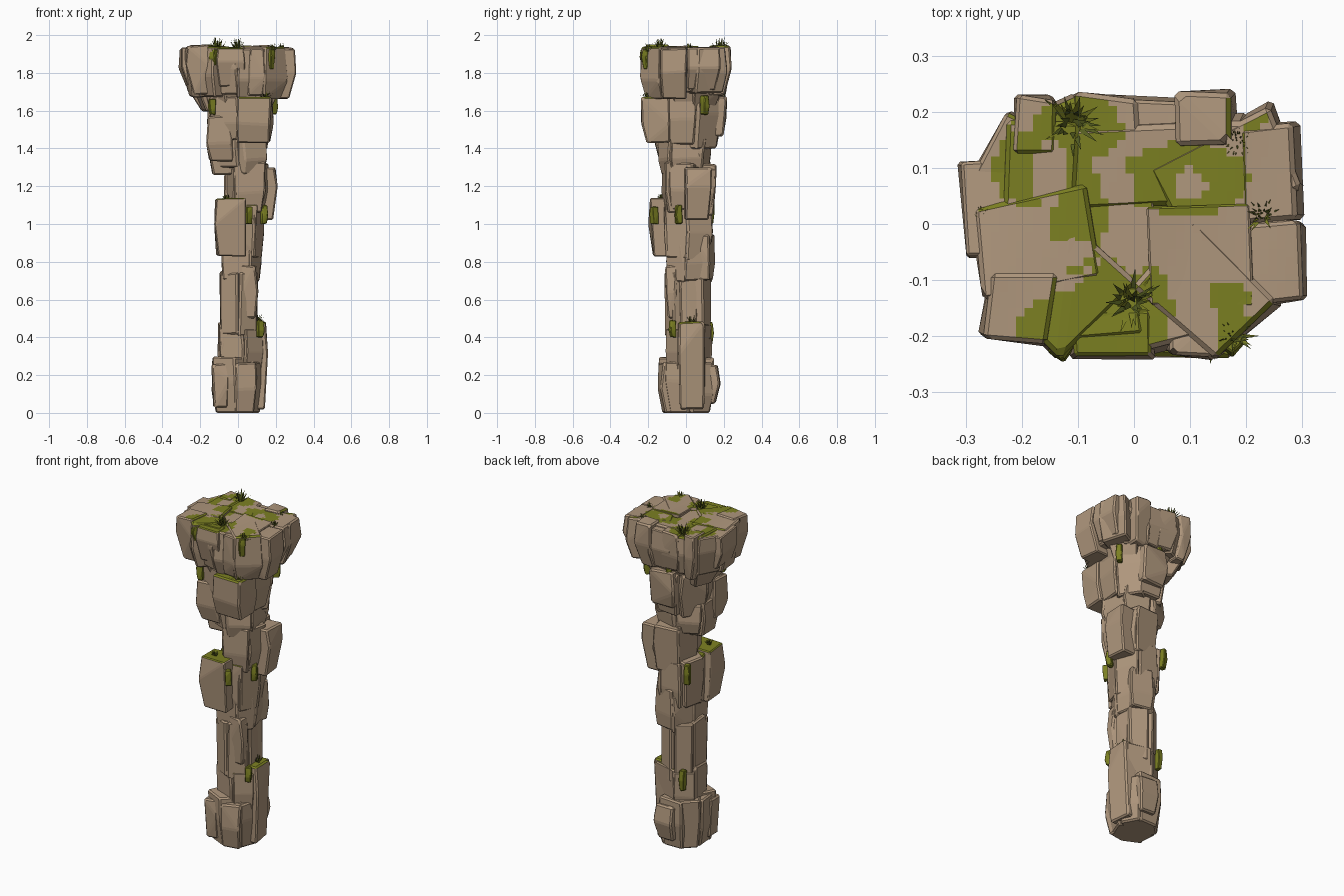
import bpy, bmesh, math, random
from mathutils import Vector, Matrix

if "Cube" in bpy.data.objects:
    bpy.data.objects.remove(bpy.data.objects["Cube"])

random.seed(11)
U = random.uniform


def material(name, rgb):
    m = bpy.data.materials.new(name)
    m.diffuse_color = (*rgb, 1)
    m.use_nodes = True
    m.node_tree.nodes["Principled BSDF"].inputs["Base Color"].default_value = m.diffuse_color
    return m


MATS = [material("tan_rock", (.43, .31, .205)),
        material("olive_moss", (.20, .215, .016)),
        material("dark_grass", (.095, .115, .015))]

# Grass tufts: x, y, z, radius
TUFTS = [(-.11, .18, 1.93, .055), (-.005, -.14, 1.93, .05), (.185, .145, 1.93, .025),
         (.23, .015, 1.93, .03), (.18, -.2, 1.92, .035), (-.27, .02, 1.93, .015),
         (.14, -.2, 1.675, .04), (-.06, -.13, 1.135, .03), (.11, .03, .485, .035)]
# Moss patches and bare spots on the summit: x, y, half width, half depth
MOSS = [(-.19, .1, .06, .07), (-.1, .17, .08, .06), (.09, .08, .115, .065),
        (-.1, .01, .05, .1), (-.1, -.18, .11, .06), (-.02, -.15, .09, .09),
        (.17, -.13, .035, .03), (.18, -.2, .03, .05), (.2, .19, .04, .02)]
BARE = [(-.02, .07, .022, .025), (.1, .07, .028, .03), (-.12, -.05, .05, .025),
        (-.15, .09, .03, .06), (0, -.06, .025, .03)]


def inside(p, spots):
    return any(((p.x - x) / a) ** 2 + ((p.y - y) / b) ** 2 < 1 for x, y, a, b in spots)


def finish(bm, name):
    me = bpy.data.meshes.new(name)
    bm.to_mesh(me)
    bm.free()
    for m in MATS:
        me.materials.append(m)
    ob = bpy.data.objects.new(name, me)
    bpy.context.collection.objects.link(ob)
    return ob


def paint(t):
    # Cut the summit faces into small cells, then choose moss or rock for each
    tops = [f for f in t.faces if f.normal.z > .8 and f.calc_center_median().z > 1.87]
    if tops:
        geom = list({g for f in tops for g in [f, *f.edges, *f.verts]})
        for axis in (Vector((1, 0, 0)), Vector((0, 1, 0))):
            for i in range(-21, 22):
                geom = bmesh.ops.bisect_plane(t, geom=geom, dist=1e-5,
                                              plane_co=axis * i * .015,
                                              plane_no=axis)["geom"]
    for f in t.faces:
        c = f.calc_center_median()
        if f.normal.z > .5:
            if c.z > 1.87:
                f.material_index = int(inside(c, MOSS) and not inside(c, BARE))
            elif any((c - Vector(s[:3])).length < .1 for s in TUFTS[6:]):
                f.material_index = 1


def block(bm, x, y, hx, hy, z0, z1, rot=0, taper=.9, mat=0, bounds=None, jit=.008):
    """One chiselled stone: a jittered hull narrowing downward, edges chipped."""
    t = bmesh.new()
    R = Matrix.Rotation(rot, 3, 'Z')
    mid = U(.35, .65)
    for h, k in ((0, taper), (mid, 1), (1, .98)):
        for a in (-1, 1):
            for b in (-1, 1):
                p = R @ Vector((a * hx, b * hy, 0)) + Vector((x, y, 0))
                p += Vector((U(-jit, jit), U(-jit, jit), 0))
                if bounds:
                    p.x = min(max(p.x, bounds[0]), bounds[1])
                    p.y = min(max(p.y, bounds[2]), bounds[3])
                z = z0 + h * (z1 - z0) + (U(-jit, jit) * .7 if z0 > 0 or h else 0)
                t.verts.new((p.x * k, p.y * k, z))
    bmesh.ops.convex_hull(t, input=t.verts[:])
    bmesh.ops.delete(t, geom=[v for v in t.verts if not v.link_faces], context='VERTS')
    bmesh.ops.dissolve_limit(t, angle_limit=.12, verts=t.verts[:], edges=t.edges[:])
    bmesh.ops.bevel(t, geom=t.edges[:], offset=min(.008, hx * .25, hy * .25),
                    segments=1, affect='EDGES', clamp_overlap=True)
    bmesh.ops.recalc_face_normals(t, faces=t.faces[:])
    t.normal_update()
    if mat:
        for f in t.faces:
            f.material_index = mat
    else:
        paint(t)
    me = bpy.data.meshes.new("tmp")
    t.to_mesh(me)
    t.free()
    bm.from_mesh(me)
    bpy.data.meshes.remove(me)


def course(name, z0, z1, xa, xb, ya, yb, n, taper, zj=.03):
    """A ring of stones around a core, fitted to the given bounds."""
    bm = bmesh.new()
    cx, cy, a, b = (xa + xb) / 2, (ya + yb) / 2, (xb - xa) / 2, (yb - ya) / 2
    block(bm, cx, cy, a * .62, b * .62, z0, z1 - .02, taper=taper)
    phase = U(0, 6.28)
    for i in range(n):
        th = phase + i * math.tau / n + U(-.08, .08)
        r = (abs(math.cos(th) / a) ** 3 + abs(math.sin(th) / b) ** 3) ** (-1 / 3)
        r *= U(.9, 1.02)
        block(bm, cx + math.cos(th) * r * .62, cy + math.sin(th) * r * .62,
              r * .38, r * math.tan(math.pi / n) * U(.85, 1.05),
              max(0, z0 + U(-zj, zj) * (z0 > 0)), z1 + U(-zj, zj * .4),
              th, taper, 0, (xa, xb, ya, yb))
    finish(bm, name)


# Shaft courses: bottom, top, x range, y range, stone count, taper
for i, c in enumerate([
        (0, .29, -.14, .14, -.15, .15, 7, .84),
        (.22, .47, -.11, .135, -.11, .14, 6, .92),
        (.40, .74, -.10, .108, -.12, .14, 6, .95),
        (.68, .93, -.088, .125, -.11, .155, 6, .92),
        (.84, 1.13, -.115, .14, -.13, .15, 6, .9),
        (1.06, 1.32, -.075, .165, -.13, .165, 6, .88),
        (1.27, 1.47, -.155, .16, -.15, .135, 6, .88),
        (1.42, 1.69, -.165, .185, -.19, .19, 7, .86)]):
    course(f"shaft_course_{i + 1}", *c)

# Overhanging cap: lower flare and upper rim
course("cap_flare", 1.6, 1.82, -.255, .225, -.2, .2, 9, .76)
course("cap_rim", 1.68, 1.935, -.305, .305, -.245, .235, 11, .88, .02)

# Slabs forming the uneven summit
bm = bmesh.new()
for x, y, hx, hy, top in [(.03, .11, .18, .075, 1.932), (-.17, .09, .07, .09, 1.938),
                          (-.09, -.05, .13, .09, 1.928), (.12, -.06, .09, .09, 1.942),
                          (-.08, -.16, .1, .05, 1.932)]:
    block(bm, x, y, hx, hy, 1.78, top, U(-.06, .06))
finish(bm, "summit_slabs")

# Large jutting stones: x, y, half sizes, bottom, top
bm = bmesh.new()
for x, y, hx, hy, z0, z1 in [
        (.13, .06, .07, .07, 1.02, 1.3), (-.04, -.12, .08, .07, .83, 1.135),
        (.11, .03, .04, .07, .02, .48), (.03, .14, .06, .035, .05, .25),
        (.09, -.16, .09, .075, 1.43, 1.67), (.02, .15, .08, .065, 1.46, 1.68),
        (-.1, -.1, .065, .06, 1.33, 1.57), (-.1, -.08, .045, .05, .03, .26),
        (.06, -.08, .04, .03, .5, .78)]:
    block(bm, x, y, hx, hy, z0, z1, U(-.08, .08), .9)
# Rim stones that set the outline of the cap
for x, y, hx, hy, z0, z1 in [
        (-.26, .03, .05, .09, 1.73, 1.93), (-.21, -.15, .06, .06, 1.69, 1.945),
        (-.04, -.2, .075, .045, 1.73, 1.935), (.105, -.2, .045, .04, 1.68, 1.925),
        (.25, -.07, .055, .075, 1.66, 1.93), (.245, .09, .05, .09, 1.71, 1.935),
        (.13, .19, .05, .045, 1.68, 1.945), (-.05, .19, .06, .045, 1.7, 1.93),
        (-.18, .18, .035, .05, 1.67, 1.945)]:
    block(bm, x, y, hx, hy, z0, z1, U(-.1, .1), .87)
finish(bm, "jutting_stones")

# Moss growing down the crevices
bm = bmesh.new()
for x, y, z0, z1 in [(-.13, -.222, 1.84, 1.925), (.175, -.215, 1.82, 1.925),
                     (-.14, -.165, 1.58, 1.66), (.055, -.172, 1.0, 1.09),
                     (.14, -.04, 1.0, 1.1), (.12, -.07, .4, .49),
                     (-.02, .19, 1.55, 1.7), (-.1, .13, 1.0, 1.12),
                     (-.07, .13, .36, .48), (.19, .1, 1.58, 1.68)]:
    block(bm, x, y, .016, .016, z0, z1, U(0, 1), .96, 1, jit=.004)
finish(bm, "crevice_moss")

# Spiky grass tufts
bm = bmesh.new()
for x, y, z, r in TUFTS:
    for i in range(34):
        th, lean = U(0, math.tau), U(.15, 1)
        d = Vector((math.cos(th), math.sin(th), 0))
        s = Vector((-d.y, d.x, 0)) * r * .13
        base = Vector((x, y, z - .008)) + d * r * U(0, .35)
        tip = base + d * r * lean + Vector((0, 0, min(.066, r * 1.3) * (1.15 - .75 * lean)))
        f = bm.faces.new([bm.verts.new(p) for p in (base - s, base + s, tip)])
        f.material_index = 2 if i % 3 else 1
finish(bm, "grass_tufts")
